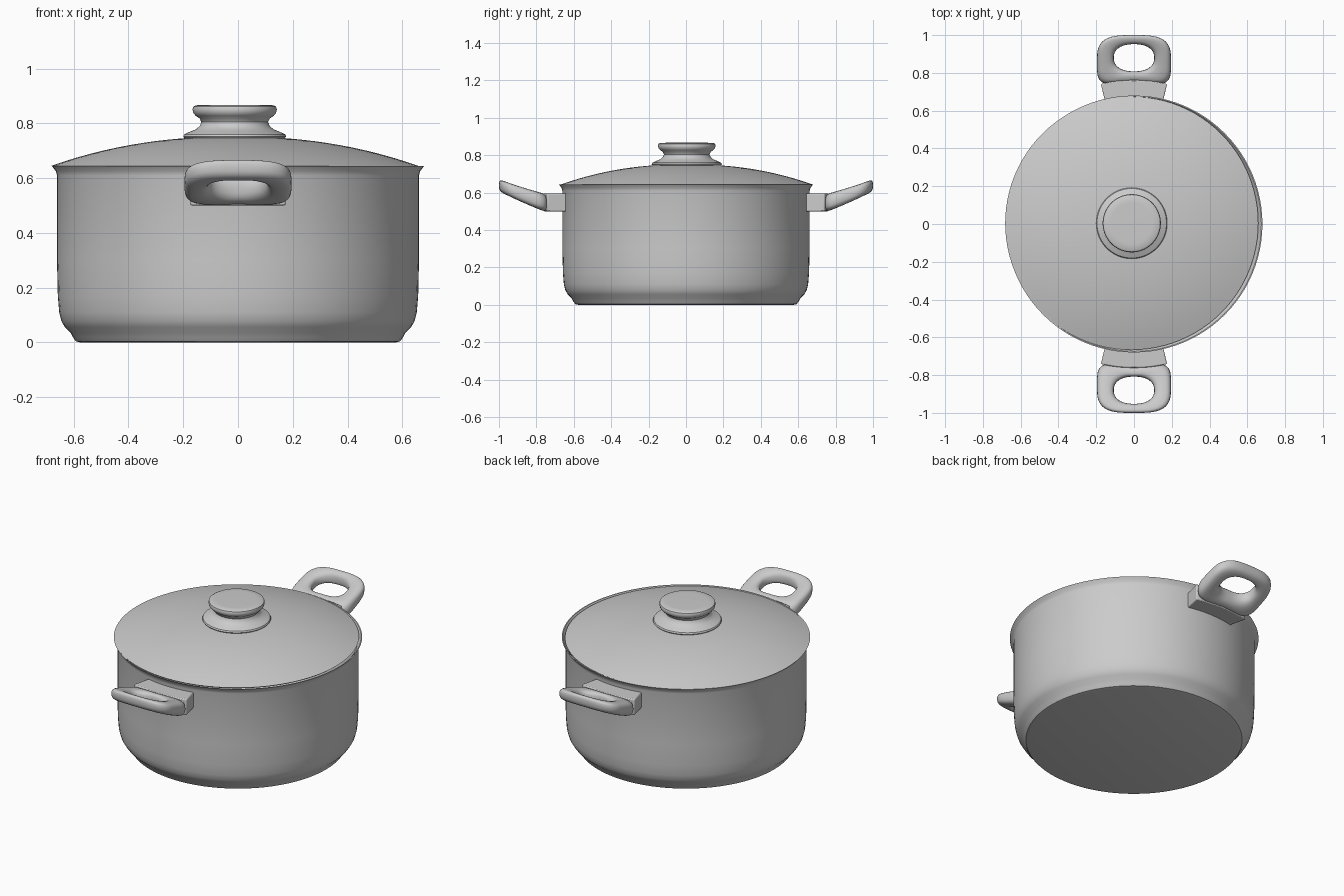
import bpy, bmesh, math

if "Cube" in bpy.data.objects:
    bpy.data.objects.remove(bpy.data.objects["Cube"])


def finish(bm, name, angle=35):
    bmesh.ops.remove_doubles(bm, verts=bm.verts, dist=1e-5)
    bmesh.ops.recalc_face_normals(bm, faces=bm.faces)
    me = bpy.data.meshes.new(name)
    bm.to_mesh(me)
    bm.free()
    ob = bpy.data.objects.new(name, me)
    bpy.context.collection.objects.link(ob)
    bpy.ops.object.select_all(action='DESELECT')
    ob.select_set(True)
    bpy.context.view_layer.objects.active = ob
    bpy.ops.object.shade_smooth_by_angle(angle=math.radians(angle))
    return ob


def lathe(name, profile, center=(0, 0), steps=96):
    bm = bmesh.new()
    vs = [bm.verts.new((r + 0.0, 0, z)) for r, z in profile]
    es = [bm.edges.new(p) for p in zip(vs, vs[1:])]
    bmesh.ops.spin(bm, geom=vs + es, cent=(0, 0, 0), axis=(0, 0, 1),
                   angle=2 * math.pi, steps=steps, use_merge=True)
    bmesh.ops.translate(bm, verts=bm.verts, vec=(*center, 0))
    return finish(bm, name)


def spow(v, n):
    return math.copysign(abs(v) ** (2 / n), v)


# Pot body: rounded base, straight wall, flared rim, hollow inside
lathe("pot_body", [(0, 0), (0.575, 0), (0.592, 0.004), (0.602, 0.018), (0.612, 0.036),
                   (0.632, 0.056), (0.645, 0.078), (0.653, 0.11), (0.658, 0.17),
                   (0.661, 0.3), (0.661, 0.61), (0.665, 0.625), (0.680, 0.645),
                   (0.674, 0.645), (0.655, 0.622), (0.650, 0.6), (0.648, 0.17),
                   (0.635, 0.09), (0.6, 0.04), (0, 0.03)])

# Lid: shallow dome with thin edge, seated slightly off centre
OFF = (-0.012, 0.004)
dome = [(0.67 * k / 14, 0.645 + 0.107 * (1 - (k / 14) ** 2.2)) for k in range(15)]
under = [(r * 0.985, z - 0.008) for r, z in reversed(dome)]
lathe("lid", dome + under, OFF)

# Lid knob
lathe("lid_knob", [(0, 0.742), (0.18, 0.742), (0.188, 0.752), (0.184, 0.760), (0.165, 0.769),
                   (0.142, 0.778), (0.127, 0.791), (0.122, 0.805), (0.128, 0.818),
                   (0.143, 0.828), (0.151, 0.838), (0.154, 0.851), (0.151, 0.861),
                   (0.142, 0.866), (0.11, 0.867), (0, 0.867)], OFF)


# Handle bracket: curved block hugging the pot wall
def bracket(name, side):
    bm = bmesh.new()
    n, half = 12, math.radians(13.3)
    rings = []
    for i in range(n + 1):
        a = -half + 2 * half * i / n
        rings.append([bm.verts.new((r * math.sin(a), side * r * math.cos(a), z))
                      for r, z in ((0.645, 0.5), (0.762, 0.5), (0.762, 0.596), (0.645, 0.596))])
    for a, b in zip(rings, rings[1:]):
        for k in range(4):
            bm.faces.new((a[k], a[k - 1], b[k - 1], b[k]))
    bm.faces.new(rings[0])
    bm.faces.new(rings[-1])
    ob = finish(bm, name)
    bev = ob.modifiers.new("bevel", 'BEVEL')
    bev.width, bev.segments = 0.006, 2
    bev.limit_method, bev.angle_limit = 'ANGLE', math.radians(40)


# Handle loop: rounded square ring rising away from the pot
def handle(name, side, nu=72, nv=20):
    bm = bmesh.new()
    rings = []
    for i in range(nu):
        t = 2 * math.pi * i / nu
        c, s = math.cos(t), math.sin(t)
        n = 3.4 if s > 0 else 6
        ox = spow(c, n) * (0.196 - 0.012 * max(s, 0))
        oy = 0.875 + 0.125 * spow(s, n)
        if s < 0:
            oy -= 0.6 * ox * ox * s * s
        ix, iy = 0.107 * spow(c, 2.3), 0.88 + 0.072 * spow(s, 2.3)
        ring = []
        for j in range(nv):
            p = 2 * math.pi * j / nv
            f = (1 - spow(math.cos(p), 2.8)) / 2
            x, y = ix + (ox - ix) * f, iy + (oy - iy) * f
            k = (y - 0.75) / 0.25
            mid = 0.545 + 0.08 * k + 0.015 * k * k
            h = 0.048 - 0.016 * k
            ring.append(bm.verts.new((x, side * y, mid + h * spow(math.sin(p), 2.8))))
        rings.append(ring)
    for i in range(nu):
        a, b = rings[i - 1], rings[i]
        for j in range(nv):
            bm.faces.new((a[j - 1], a[j], b[j], b[j - 1]))
    finish(bm, name, 50)


for label, side in (("front", -1), ("back", 1)):
    bracket(label + "_handle_bracket", side)
    handle(label + "_handle", side)
